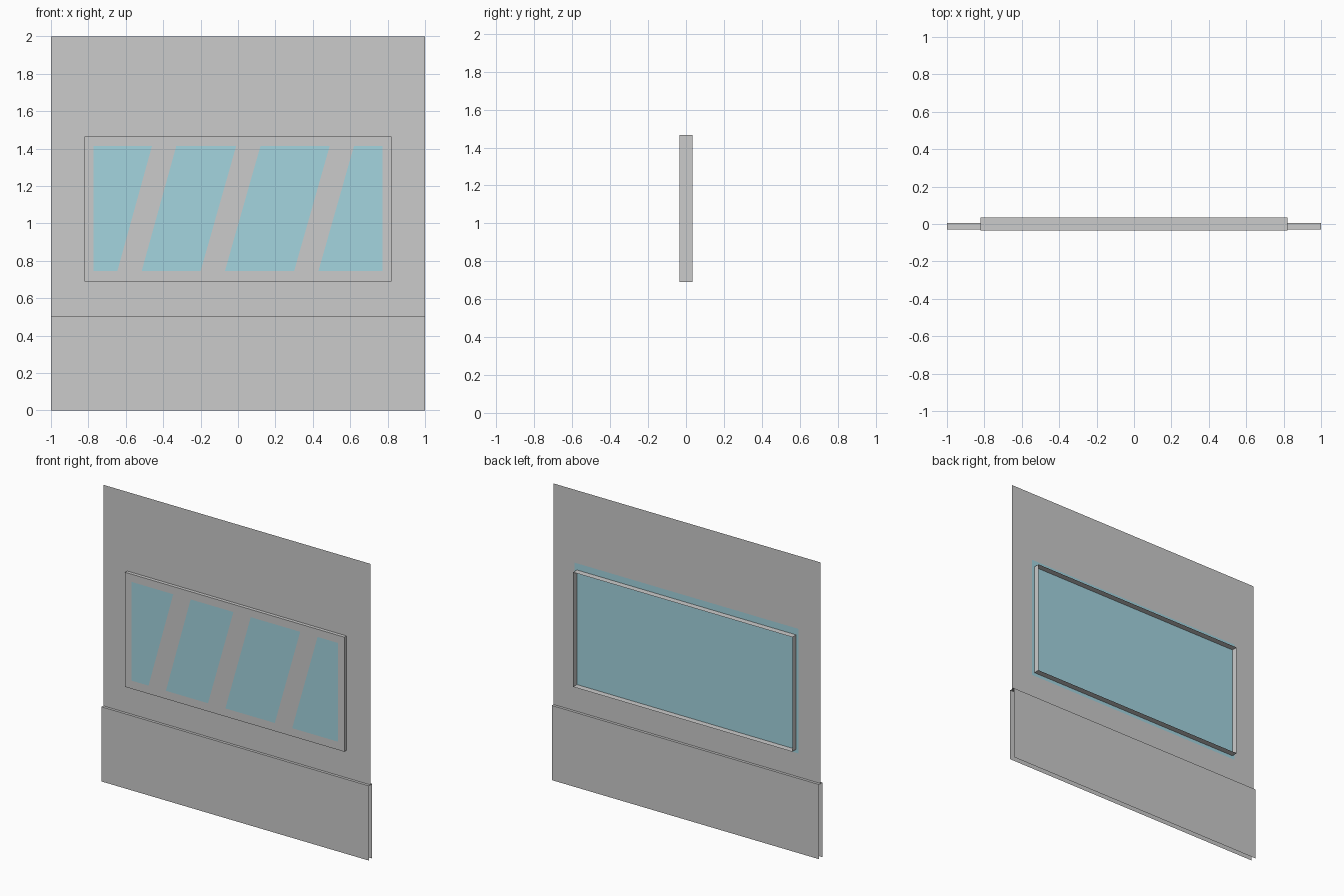
import bpy

if "Cube" in bpy.data.objects:
    bpy.data.objects.remove(bpy.data.objects["Cube"])

glass = bpy.data.materials.new("pale_blue_glass")
glass.diffuse_color = (0.37, 0.66, 0.74, 1)
glass.use_nodes = True
glass.node_tree.nodes["Principled BSDF"].inputs["Base Color"].default_value = glass.diffuse_color


def make(name, verts, faces, mat=None):
    me = bpy.data.meshes.new(name)
    me.from_pydata(verts, [], faces)
    me.update()
    ob = bpy.data.objects.new(name, me)
    bpy.context.collection.objects.link(ob)
    if mat:
        me.materials.append(mat)
    return ob


def rect(hx, z0, z1, y):
    return [(-hx, y, z0), (hx, y, z0), (hx, y, z1), (-hx, y, z1)]


def bridge(a, b):
    """Quads joining two four-corner loops that start at index a and b."""
    return [(a + i, a + (i + 1) % 4, b + (i + 1) % 4, b + i) for i in range(4)]


def slanted(name, spans, y, mat=None):
    """Upright quads given as (bottom left, bottom right, top right, top left) x."""
    verts, faces = [], []
    for bl, br, tr, tl in spans:
        n = len(verts)
        verts += [(bl, y, Z0), (br, y, Z0), (tr, y, Z1), (tl, y, Z1)]
        faces.append((n, n + 1, n + 2, n + 3))
    return make(name, verts, faces, mat)


FRONT, BACK = -0.035, 0.035
HX, Z0, Z1 = 0.773, 0.745, 1.413          # window opening
OX, OZ0, OZ1 = 0.82, 0.69, 1.465          # frame outline

# Thin upper wall with the window hole
make("upper_wall", rect(1, 0.5, 2, -0.012) + rect(OX, OZ0, OZ1, -0.012), bridge(0, 4))

# Lower panel: folded sheet, open at the ends and underneath
prof = [(-0.03, 0), (-0.03, 0.505), (0.006, 0.505), (0.006, 0)]
make("lower_panel", [(x, y, z) for x in (-1, 1) for y, z in prof],
     [(i, i + 4, i + 5, i + 1) for i in range(3)])

# Window frame: front ring and outer side walls, open at the back
make("window_frame",
     rect(HX, Z0, Z1, FRONT) + rect(OX, OZ0, OZ1, FRONT) + rect(OX, OZ0, OZ1, BACK),
     bridge(4, 0) + bridge(8, 4))

# Grey slanted stripes and the blue panes between them
stripes = [(-0.645, -0.515, -0.33, -0.46),
           (-0.20, -0.07, 0.12, -0.01),
           (0.30, 0.43, 0.62, 0.49)]
slanted("slanted_stripes", stripes, FRONT)
edges = [(-HX, -HX)] + [e for s in stripes for e in ((s[0], s[3]), (s[1], s[2]))] + [(HX, HX)]
panes = [(l[0], r[0], r[1], l[1]) for l, r in zip(edges[::2], edges[1::2])]
slanted("front_panes", panes, FRONT, glass)

# Large glass sheet seen from the back
make("back_pane", rect(0.838, 0.667, 1.51, -0.006), [(3, 2, 1, 0)], glass)
